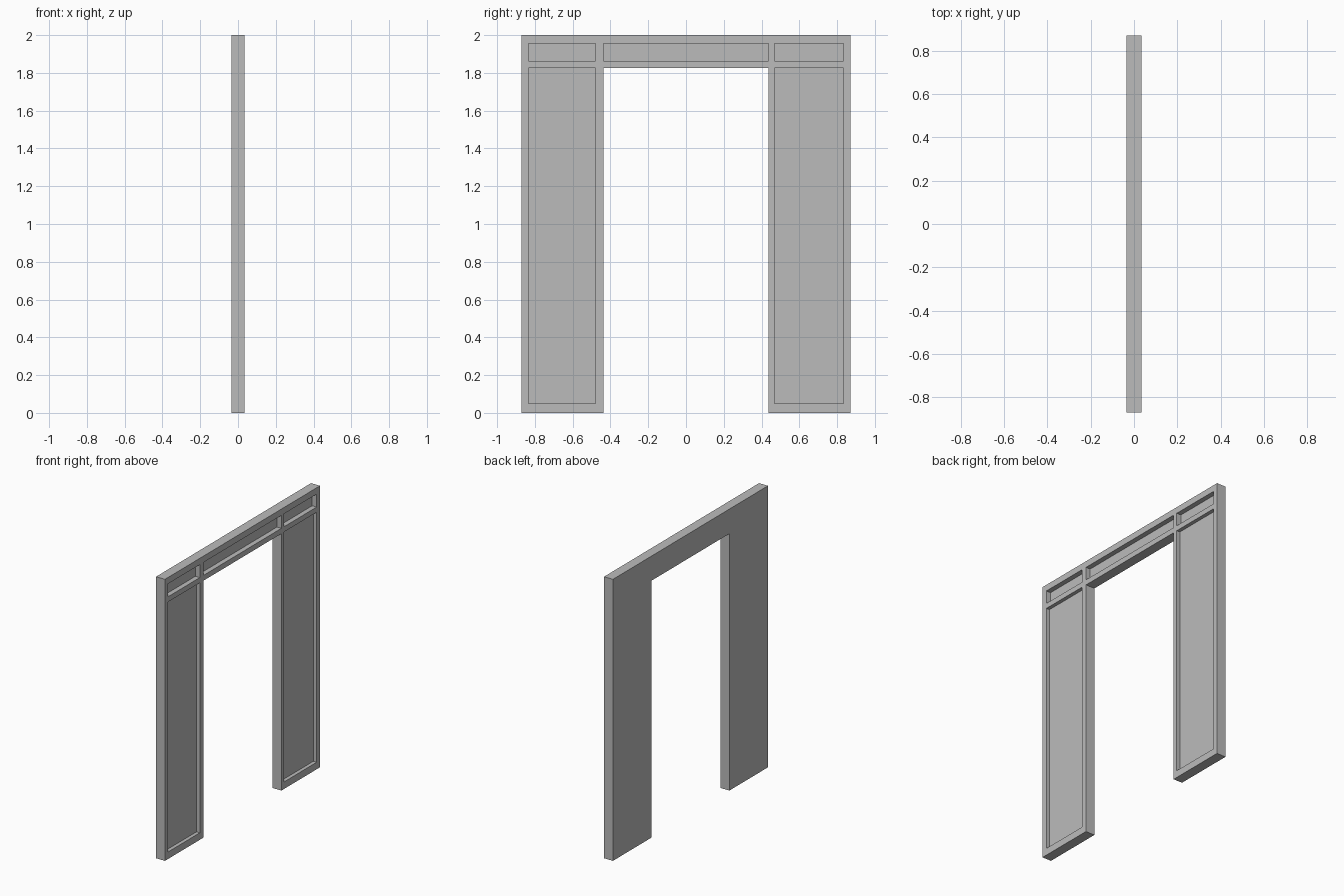
import bpy
import bmesh
from mathutils import Vector

if "Cube" in bpy.data.objects:
    bpy.data.objects.remove(bpy.data.objects["Cube"], do_unlink=True)

HALF_T = 0.035      # half thickness of the frame
HALF_W = 0.87       # half width
HEIGHT = 2.0
OPEN_W = 0.437      # half width of the doorway
OPEN_H = 1.825      # height of the doorway

grey = bpy.data.materials.new("plain grey")
grey.use_nodes = True
colour = (0.5, 0.5, 0.5, 1)
grey.diffuse_color = colour
grey.node_tree.nodes["Principled BSDF"].inputs["Base Color"].default_value = colour


def prism(name, outline, x0, x1):
    """Extrude a (y, z) outline from x0 to x1."""
    bm = bmesh.new()
    face = bm.faces.new([bm.verts.new((x0, y, z)) for y, z in outline])
    out = bmesh.ops.extrude_face_region(bm, geom=[face])
    verts = [v for v in out["geom"] if isinstance(v, bmesh.types.BMVert)]
    bmesh.ops.translate(bm, verts=verts, vec=Vector((x1 - x0, 0, 0)))
    bmesh.ops.recalc_face_normals(bm, faces=bm.faces)
    mesh = bpy.data.meshes.new(name)
    bm.to_mesh(mesh)
    bm.free()
    mesh.materials.append(grey)
    obj = bpy.data.objects.new(name, mesh)
    bpy.context.collection.objects.link(obj)
    return obj


# Doorway surround: two wide legs joined by a lintel
frame = prism("door_surround", [
    (-HALF_W, 0), (-OPEN_W, 0), (-OPEN_W, OPEN_H), (OPEN_W, OPEN_H),
    (OPEN_W, 0), (HALF_W, 0), (HALF_W, HEIGHT), (-HALF_W, HEIGHT)],
    -HALF_T, HALF_T)

# Recessed panels: y range, z range, depth
LOW, HIGH = (0.05, 1.826), (1.863, 1.955)
panels = [
    ((-0.833, -0.479), LOW, 0.026),
    ((0.468, 0.833), LOW, 0.026),
    ((-0.833, -0.479), HIGH, 0.035),
    ((-0.437, 0.437), HIGH, 0.035),
    ((0.468, 0.833), HIGH, 0.035),
]
cutters = []
for (y0, y1), (z0, z1), depth in panels:
    cutter = prism("panel_cutter", [(y0, z0), (y1, z0), (y1, z1), (y0, z1)],
                   HALF_T - depth, HALF_T + 0.1)
    cutter.hide_render = True
    cutters.append(cutter)
    cut = frame.modifiers.new("panel recess", "BOOLEAN")
    cut.operation = "DIFFERENCE"
    cut.solver = "EXACT"
    cut.object = cutter

# Apply the recesses and discard the cutters
bpy.context.view_layer.update()
evaluated = frame.evaluated_get(bpy.context.evaluated_depsgraph_get())
mesh = bpy.data.meshes.new_from_object(evaluated)
frame.modifiers.clear()
frame.data = mesh
for cutter in cutters:
    bpy.data.objects.remove(cutter, do_unlink=True)
